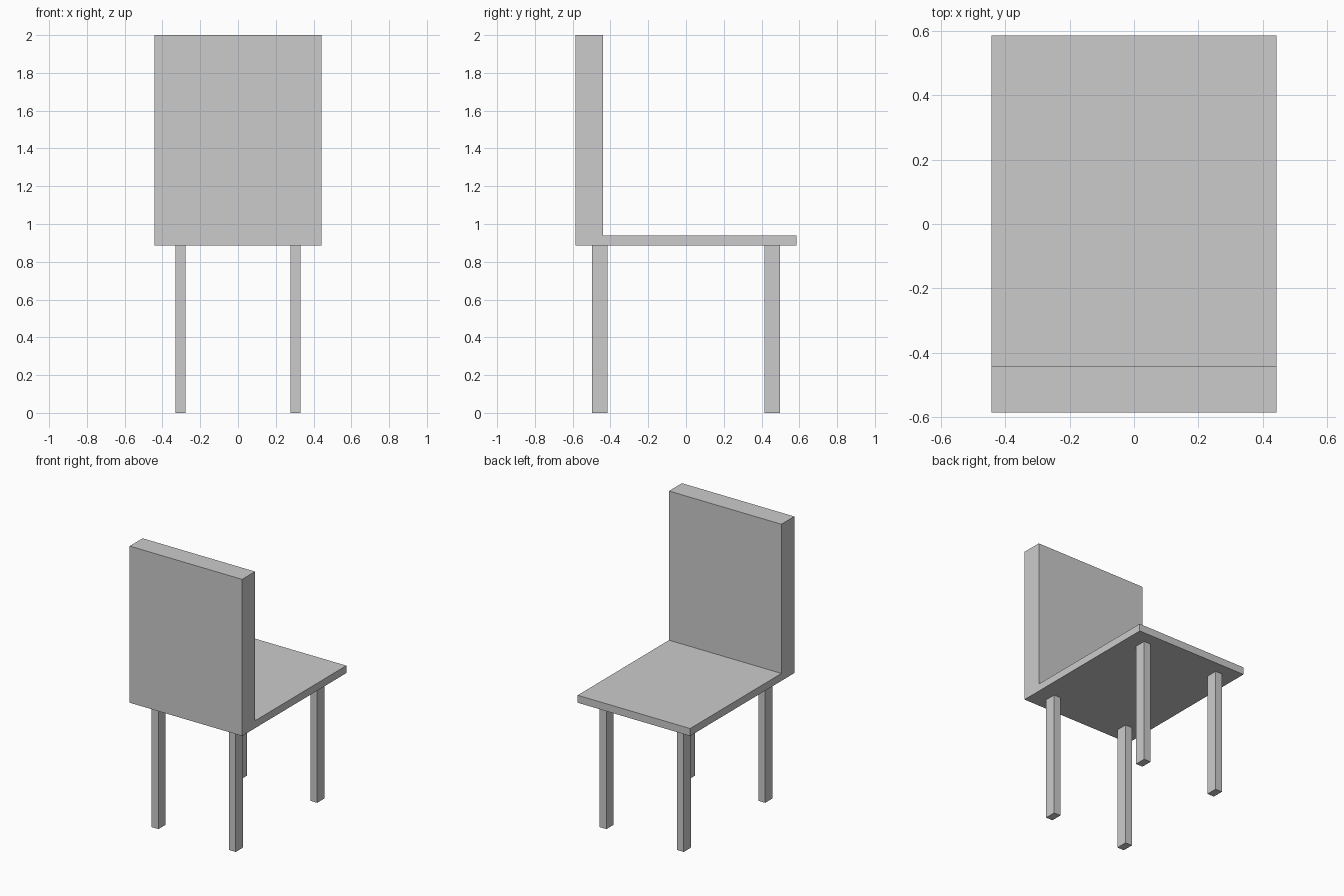
import bpy
import bmesh

if "Cube" in bpy.data.objects:
    bpy.data.objects.remove(bpy.data.objects["Cube"])


def finish(name, bm):
    bmesh.ops.recalc_face_normals(bm, faces=bm.faces)
    mesh = bpy.data.meshes.new(name)
    bm.to_mesh(mesh)
    bm.free()
    obj = bpy.data.objects.new(name, mesh)
    bpy.context.collection.objects.link(obj)
    return obj


def prism(name, profile, x0, x1):
    """Extrude a (y, z) side profile along x."""
    bm = bmesh.new()
    face = bm.faces.new([bm.verts.new((x0, y, z)) for y, z in profile])
    ext = bmesh.ops.extrude_face_region(bm, geom=[face])
    verts = [v for v in ext["geom"] if isinstance(v, bmesh.types.BMVert)]
    bmesh.ops.translate(bm, verts=verts, vec=(x1 - x0, 0, 0))
    return finish(name, bm)


HALF_W, HALF_D = 0.442, 0.585
SEAT_Z, SEAT_TOP, BACK_Y = 0.887, 0.94, -0.44

# Seat and backrest: one continuous L-shaped slab
prism("seat_and_backrest",
      [(-HALF_D, SEAT_Z), (HALF_D, SEAT_Z), (HALF_D, SEAT_TOP),
       (BACK_Y, SEAT_TOP), (BACK_Y, 2.0), (-HALF_D, 2.0)],
      -HALF_W, HALF_W)

# Four straight legs, inset from the seat corners
for side, x in (("left", -0.304), ("right", 0.304)):
    for end, y in (("front", -0.457), ("rear", 0.457)):
        prism(f"{end}_{side}_leg",
              [(y - 0.041, 0), (y + 0.041, 0),
               (y + 0.041, SEAT_Z), (y - 0.041, SEAT_Z)],
              x - 0.027, x + 0.027)
